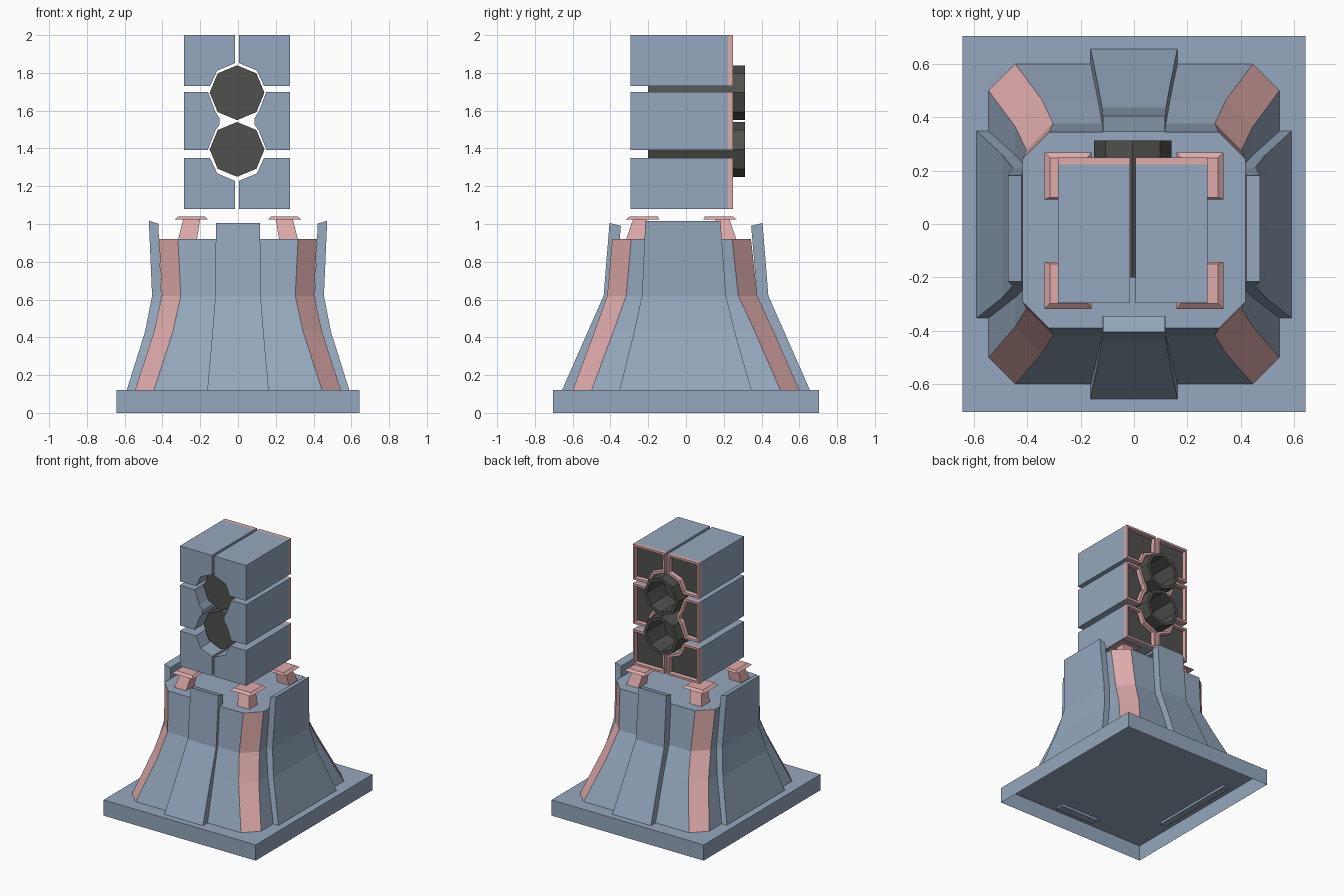
import bpy, bmesh
from math import sin, cos, pi

if "Cube" in bpy.data.objects:
    bpy.data.objects.remove(bpy.data.objects["Cube"])


def material(name, rgb):
    m = bpy.data.materials.new(name)
    m.diffuse_color = (*rgb, 1)
    m.use_nodes = True
    m.node_tree.nodes["Principled BSDF"].inputs["Base Color"].default_value = m.diffuse_color
    return m


BLUE = material("blue_grey", (0.30, 0.39, 0.51))
PINK = material("pink", (0.73, 0.40, 0.40))
DARK = material("dark_grey", (0.08, 0.08, 0.076))


def finish(name, bm):
    bmesh.ops.recalc_face_normals(bm, faces=bm.faces[:])
    me = bpy.data.meshes.new(name)
    bm.to_mesh(me)
    bm.free()
    for m in (BLUE, PINK, DARK):
        me.materials.append(m)
    ob = bpy.data.objects.new(name, me)
    bpy.context.collection.objects.link(ob)
    return ob


def loft(rings, pick=lambda level, side: 0, start=True, end=True):
    """Skin a stack of equal-length rings; returns bmesh and the end cap."""
    bm = bmesh.new()
    rows = [[bm.verts.new(p) for p in r] for r in rings]
    n = len(rows[0])
    for k in range(len(rows) - 1):
        for i in range(n):
            j = (i + 1) % n
            f = bm.faces.new((rows[k][i], rows[k][j], rows[k + 1][j], rows[k + 1][i]))
            f.material_index = pick(k, i)
    if start:
        bm.faces.new(rows[0][::-1]).material_index = pick(0, 0)
    cap = bm.faces.new(rows[-1]) if end else None
    return bm, cap


def rect(x0, x1, y0, y1, z):
    return [(x0, y0, z), (x1, y0, z), (x1, y1, z), (x0, y1, z)]


def recess(bm, cap, rim, depth, rim_mat, floor_mat):
    """Flat rim around the cap, then sunken floor."""
    bm.normal_update()
    cap.material_index = rim_mat
    bmesh.ops.inset_region(bm, faces=[cap], thickness=rim)
    bmesh.ops.inset_region(bm, faces=[cap], thickness=0.004)
    for v in cap.verts:
        v.co.y -= depth
    cap.material_index = floor_mat


# Base plate: hollow underneath
bm, _ = loft([rect(-0.643, 0.643, -0.705, 0.705, z) for z in (0, 0.12)], start=False)
finish("base_plate", bm)

# Flared pedestal with pink chamfered corners
C = 0.1
rings = []
for z, a, f, b in ((0.12, 0.545, 0.6, 0.6), (0.43, 0.445, 0.485, 0.465),
                   (0.62, 0.403, 0.417, 0.377), (0.92, 0.418, 0.39, 0.344)):
    rings.append([(-a + C, -f, z), (a - C, -f, z), (a, -f + C, z), (a, b - C, z),
                  (a - C, b, z), (-a + C, b, z), (-a, b - C, z), (-a, -f + C, z)])
bm, _ = loft(rings, lambda k, i: i % 2)
finish("pedestal", bm)


# Thick curved panels: levels are (z, outer distance, width low, width high)
def panel(name, levels, thick, turn):
    rings = []
    for n, (z, r, lo, hi) in enumerate(levels):
        zi = z - 0.015 if n == len(levels) - 1 else z
        rings.append([turn(lo, r, z), turn(hi, r, z),
                      turn(hi, r - thick, zi), turn(lo, r - thick, zi)])
    bm, _ = loft(rings)
    finish(name, bm)


narrow = ((0.105, 0.663, -0.164, 0.164), (0.43, 0.52, -0.135, 0.135),
          (0.62, 0.436, -0.12, 0.12), (1.005, 0.405, -0.117, 0.117))
wide = ((0.105, 0.594, -0.356, 0.352), (0.43, 0.492, -0.275, 0.258),
        (0.62, 0.455, -0.233, 0.212), (1.017, 0.472, -0.215, 0.182))
panel("front_panel", narrow, 0.06, lambda w, r, z: (w, -r, z))
panel("back_panel", narrow, 0.06, lambda w, r, z: (w, r, z))
panel("right_panel", wide, 0.05, lambda w, r, z: (r, w, z))
panel("left_panel", wide, 0.05, lambda w, r, z: (-r, w, z))

# Four pink support brackets: leaning neck and thin bevelled pad
for sx, side in ((1, "right"), (-1, "left")):
    for sy, oy, end in ((1, -0.05, "back"), (-1, 0, "front")):
        def spot(x0, x1, y0, y1, z):
            return [(sx * x, sy * (y + oy), q) for x, y, q in rect(x0, x1, y0, y1, z)]
        bm, _ = loft([spot(0.218, 0.318, 0.215, 0.318, 0.915),
                      spot(0.2, 0.29, 0.205, 0.28, 1.025)], lambda k, i: 1)
        bm.faces.ensure_lookup_table()
        for f in bm.faces:
            f.material_index = 1
        finish(f"bracket_neck_{end}_{side}", bm)
        bm, _ = loft([spot(0.16, 0.335, 0.142, 0.318, 1.024),
                      spot(0.175, 0.315, 0.15, 0.298, 1.04)], lambda k, i: 1)
        for f in bm.faces:
            f.material_index = 1
        finish(f"bracket_pad_{end}_{side}", bm)

# Launcher cells: notched profiles as (distance from middle, height)
CX = -0.005
top_cell = [(0.28, 2.0), (0.01, 2.0), (0.01, 1.852), (0.105, 1.812), (0.143, 1.73), (0.28, 1.73)]
mid_cell = [(0.28, 1.70), (0.155, 1.70), (0.115, 1.595), (0.093, 1.56), (0.093, 1.525),
            (0.115, 1.495), (0.155, 1.393), (0.28, 1.393)]
low_cell = [(x, 3.08 - z) for x, z in top_cell]
for label, prof in (("top", top_cell), ("middle", mid_cell), ("bottom", low_cell)):
    for s, side in ((1, "right"), (-1, "left")):
        rings = [[(CX + s * x, y, z) for x, z in prof] for y in (-0.295, 0.222, 0.25)]
        bm, cap = loft(rings, lambda k, i: k)
        bmesh.ops.recalc_face_normals(bm, faces=bm.faces[:])
        recess(bm, cap, 0.022, 0.03, 1, 2)
        finish(f"{label}_cell_{side}", bm)

# Two octagonal tubes, open at the back
for label, cz in (("upper", 1.695), ("lower", 1.395)):
    rings = [[(CX + 0.145 * sin(i * pi / 4), y, cz + 0.145 * cos(i * pi / 4))
              for i in range(8)] for y in (-0.2, 0.312)]
    bm, cap = loft(rings, lambda k, i: 2)
    bmesh.ops.recalc_face_normals(bm, faces=bm.faces[:])
    recess(bm, cap, 0.025, 0.2, 2, 2)
    for f in bm.faces:
        f.material_index = 2
    finish(f"{label}_tube", bm)
